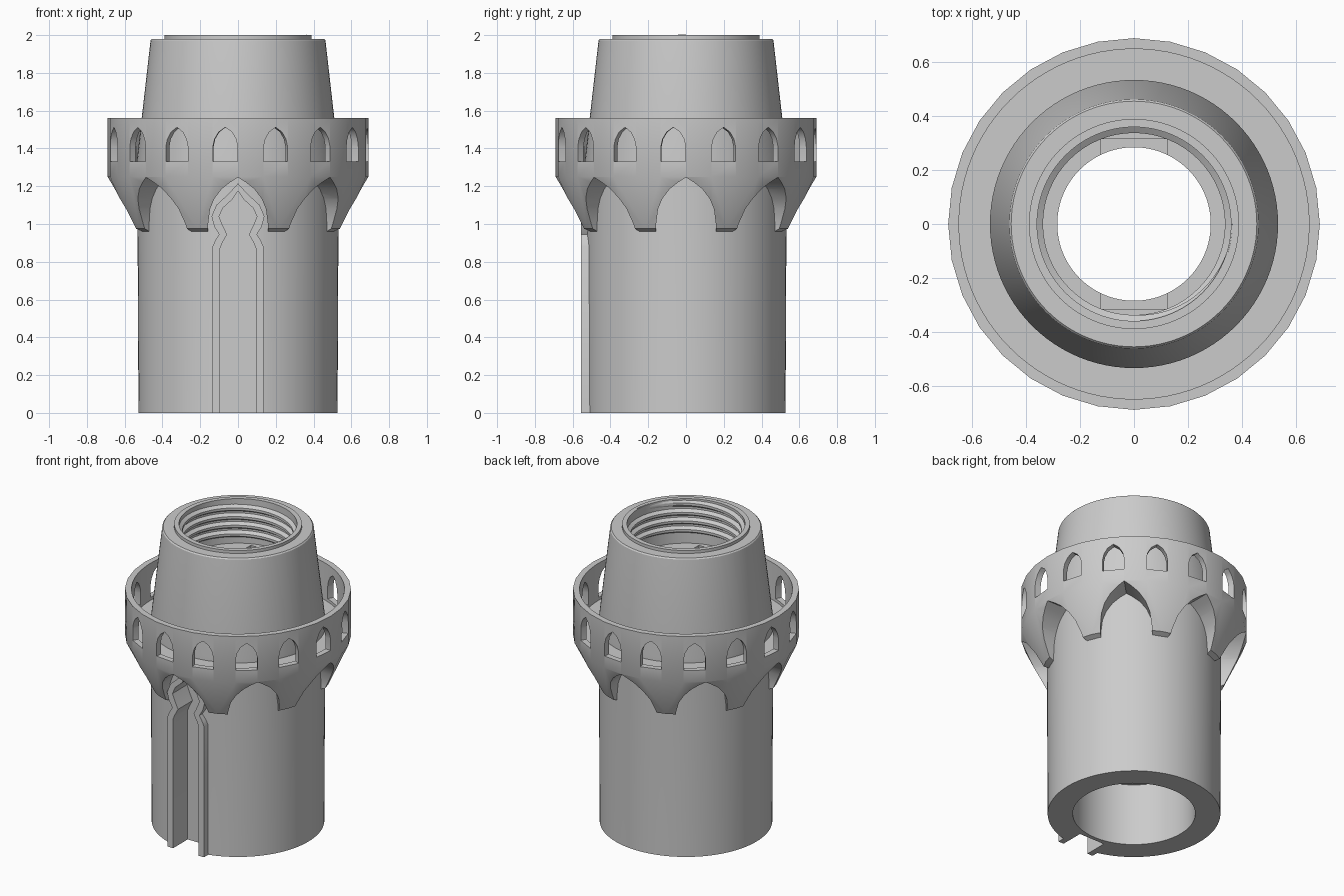
import bpy, bmesh, math
from mathutils import Matrix

if "Cube" in bpy.data.objects:
    bpy.data.objects.remove(bpy.data.objects["Cube"])


def make(name, bm):
    bmesh.ops.recalc_face_normals(bm, faces=bm.faces)
    me = bpy.data.meshes.new(name)
    bm.to_mesh(me)
    bm.free()
    ob = bpy.data.objects.new(name, me)
    bpy.context.collection.objects.link(ob)
    return ob


def lathe(name, profile, n):
    """Closed (r, z) profile turned around z."""
    bm = bmesh.new()
    rings = []
    for i in range(n):
        a = 2 * math.pi * i / n
        rings.append([bm.verts.new((r * math.cos(a), r * math.sin(a), z)) for r, z in profile])
    m = len(profile)
    for i in range(n):
        p, q = rings[i], rings[(i + 1) % n]
        for j in range(m):
            k = (j + 1) % m
            bm.faces.new((p[j], q[j], q[k], p[k]))
    return make(name, bm)


def prisms(name, half, y0, y1, angles=(0,)):
    """Mirrored (x, z) half outline, extruded in y on the front, repeated around z."""
    outline = half + [(-x, z) for x, z in reversed(half) if x > 0]
    bm = bmesh.new()
    for deg in angles:
        rot = Matrix.Rotation(math.radians(deg), 3, 'Z')
        a = [bm.verts.new(rot @ bm_v) for bm_v in (Matrix.Identity(3) @ v for v in vecs(outline, y0))]
        b = [bm.verts.new(rot @ v) for v in vecs(outline, y1)]
        bm.faces.new(a)
        bm.faces.new(b[::-1])
        n = len(a)
        for i in range(n):
            j = (i + 1) % n
            bm.faces.new((a[i], b[i], b[j], a[j]))
    return make(name, bm)


def vecs(outline, y):
    from mathutils import Vector
    return [Vector((x, y, z)) for x, z in outline]


def cut(ob, *cutters):
    bpy.context.view_layer.objects.active = ob
    for c in cutters:
        mod = ob.modifiers.new("cut", 'BOOLEAN')
        mod.operation = 'DIFFERENCE'
        mod.solver = 'EXACT'
        mod.object = c
        bpy.ops.object.modifier_apply(modifier=mod.name)


# tower body: outer wall, tapered top, lip and stepped bore
body = lathe("tower_body", [
    (.374, 0), (.527, 0), (.533, 1.25), (.535, 1.34), (.463, 1.972), (.456, 1.98),
    (.39, 1.98), (.39, 2.0), (.36, 2.0), (.36, 1.70), (.285, 1.70), (.285, .42), (.374, .42)], 96)

# balcony: 32-sided corbel and parapet
balcony = lathe("balcony", [
    (.45, .96), (.52, .955), (.565, .975), (.69, 1.25), (.69, 1.56), (.45, 1.56)], 32)
well = lathe("well_cutter", [(.3, 1.31), (.65, 1.31), (.65, 1.7), (.3, 1.7)], 96)
arches = prisms("arch_cutter", [
    (.158, .85), (.158, 1.0), (.148, 1.08), (.125, 1.135), (.085, 1.187), (.04, 1.222), (0, 1.247)],
    -.4, -.85, [45 * i for i in range(8)])
windows = prisms("window_cutter", [
    (.066, 1.33), (.066, 1.41), (.057, 1.45), (.035, 1.487), (0, 1.512)],
    -.58, -.8, [22.5 * i - 5.625 for i in range(16)])
cut(balcony, well, arches, windows)

# front channel with raised ogee frame
frame = prisms("channel_frame", [
    (.135, 0), (.135, .88), (.122, .91), (.1, .945), (.125, .985), (.14, 1.04),
    (.115, 1.1), (.05, 1.16), (0, 1.215)], -.45, -.555)
channel = prisms("channel_cutter", [
    (.095, -.1), (.095, .87), (.083, .9), (.058, .945), (.08, .99), (.1, 1.04),
    (.08, 1.085), (.03, 1.13), (0, 1.175)], -.40, -.9)
cut(frame, channel)

# shallow key slots on the inner ledge
slots = prisms("slot_cutter", [(.125, 1.66), (.125, 1.72)], -.2, -.315, [0, 180])
cut(body, channel, slots)

# internal screw thread
bm = bmesh.new()
steps, turns, pitch = 64, 4, .058
section = [(.365, -.026), (.338, -.008), (.338, .008), (.365, .026)]
prev = None
for i in range(steps * turns + 1):
    a = 2 * math.pi * i / steps
    z0 = 1.745 + pitch * i / steps
    fade = min(1, i / 16, (steps * turns - i) / 16)
    ring = []
    for r, z in section:
        rr = .365 - (.365 - r) * max(fade, .1)
        ring.append(bm.verts.new((rr * math.cos(a), rr * math.sin(a), z0 + z)))
    if prev:
        for j in range(4):
            k = (j + 1) % 4
            bm.faces.new((prev[j], ring[j], ring[k], prev[k]))
    else:
        bm.faces.new(ring)
    prev = ring
bm.faces.new(prev)
thread = make("inner_thread", bm)

for c in (well, arches, windows, channel, slots):
    bpy.data.objects.remove(c, do_unlink=True)

# smooth round walls, keep edges crisp
bpy.ops.object.select_all(action='DESELECT')
for ob in (body, balcony, frame, thread):
    ob.select_set(True)
bpy.context.view_layer.objects.active = body
bpy.ops.object.shade_smooth_by_angle(angle=math.radians(25))
